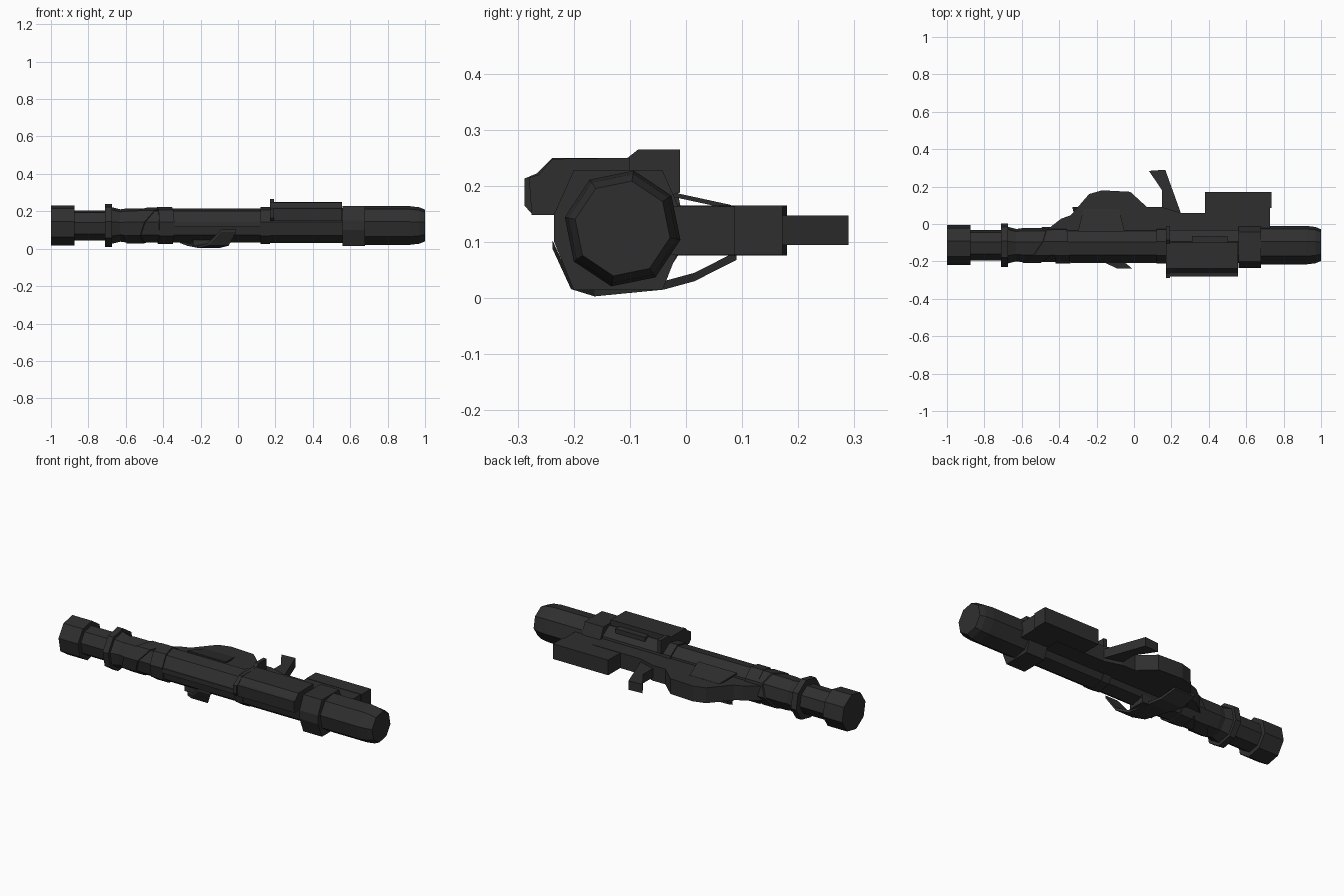
import bpy, bmesh, math

YC, ZC = -0.113, 0.124          # axis of the tube

mat = bpy.data.materials.new("charcoal")
mat.diffuse_color = (0.028, 0.028, 0.028, 1)


def loft(name, rings):
    """Closed solid skinned over a list of equally long point rings."""
    bm = bmesh.new()
    vs = [[bm.verts.new(p) for p in r] for r in rings]
    n = len(rings[0])
    for a, b in zip(vs, vs[1:]):
        for i in range(n):
            bm.faces.new((a[i], a[(i + 1) % n], b[(i + 1) % n], b[i]))
    bm.faces.new(vs[0])
    bm.faces.new(vs[-1])
    bmesh.ops.recalc_face_normals(bm, faces=bm.faces)
    me = bpy.data.meshes.new(name)
    bm.to_mesh(me)
    bm.free()
    me.materials.append(mat)
    ob = bpy.data.objects.new(name, me)
    bpy.context.collection.objects.link(ob)
    return ob


def along_x(name, yz, x0, x1):
    return loft(name, [[(x, y, z) for y, z in yz] for x in (x0, x1)])


def along_z(name, xy, z0, z1):
    return loft(name, [[(x, y, z) for x, y in xy] for z in (z0, z1)])


def box(name, x0, x1, y0, y1, z0, z1):
    return along_x(name, [(y0, z0), (y1, z0), (y1, z1), (y0, z1)], x0, x1)


def octagon(x, r, sy=0.0, sz=0.0):
    """Octagon ring round the tube axis, optionally sheared along x."""
    pts = []
    for k in range(8):
        a = math.radians(-11 + 45 * k)
        dy, dz = r * math.cos(a), r * math.sin(a)
        pts.append((x + sy * dy + sz * dz, YC + dy, ZC + dz))
    return pts


def turned(name, profile, sy=0.0, sz=0.0):
    return loft(name, [octagon(x, r, sy, sz) for x, r in profile])


# Launch tube with its end caps and flange
turned("rear_cap", [(-1, 0.109), (-0.875, 0.109)])
turned("rear_tube", [(-0.88, 0.083), (-0.70, 0.083)])
turned("rear_flange", [(-0.71, 0.118), (-0.675, 0.118)])
turned("main_tube", [(-0.675, 0.100), (-0.63, 0.088), (-0.60, 0.092), (0.60, 0.092)])
turned("front_cap", [(0.66, 0.105), (0.92, 0.105), (0.97, 0.099), (1, 0.086)])

# Front collar, squarer than the tube
along_x("front_collar", [(-0.2, 0.014), (-0.042, 0.014), (-0.008, 0.10), (-0.008, 0.15),
                         (-0.042, 0.228), (-0.2, 0.228), (-0.235, 0.15), (-0.235, 0.10)], 0.56, 0.68)

# Wrapped carrying straps
turned("slanted_strap", [(-0.54, 0.098), (-0.45, 0.098)], 0.6, 0.45)
turned("straight_strap", [(-0.43, 0.1), (-0.35, 0.1)], -0.1, 0.0)
loft("strap_knot", [[(-0.49, -0.05, z), (-0.36, -0.05, z), (-0.33, 0.05, z), (-0.39, 0.028, z)]
                    for z in (0.08, 0.165)])

# Tube sleeve under the sight and its rear ring
turned("mount_ring", [(0.12, 0.1), (0.17, 0.1)])
turned("mount_sleeve", [(0.17, 0.096), (0.56, 0.096)])
box("side_rail", -0.34, 0.12, -0.208, -0.18, 0.115, 0.142)

# Grip stock
along_z("stock", [(-0.40, -0.10), (-0.34, 0.045), (-0.24, 0.16), (-0.17, 0.18), (-0.02, 0.172),
                  (0.07, 0.09), (0.15, 0.09), (0.25, 0.06), (0.56, 0.06), (0.56, -0.10)], 0.076, 0.165)
along_z("pistol_grip", [(0.15, 0.06), (0.15, 0.18), (0.08, 0.284), (0.167, 0.29), (0.25, 0.06)],
        0.095, 0.147)
# Thin ridge sloping from the tube to the stock
loft("stock_ridge", [[(-0.30, -0.04, z), (-0.05, -0.04, z), (-0.08, 0.08, z - 0.026),
                      (-0.27, 0.08, z - 0.026)] for z in (0.184, 0.192)])

# Battery box beside the tube
box("battery_box", 0.38, 0.735, 0.086, 0.172, 0.077, 0.165)
box("battery_bracket", 0.38, 0.728, -0.04, 0.09, 0.077, 0.163)

# Sighting unit
along_x("sight_housing", [(-0.245, 0.148), (-0.275, 0.148), (-0.28, 0.215), (-0.262, 0.22),
                          (-0.238, 0.248), (-0.1, 0.25), (-0.1, 0.148)], 0.17, 0.555)
along_x("sight_rear_frame", [(-0.273, 0.148), (-0.288, 0.165), (-0.288, 0.213), (-0.266, 0.222),
                             (-0.238, 0.25), (-0.104, 0.25), (-0.085, 0.265), (-0.011, 0.265),
                             (-0.011, 0.188), (-0.1, 0.16)], 0.17, 0.192)
box("sight_latch", 0.31, 0.50, -0.1, -0.065, 0.2, 0.226)

# Shoulder rest: a slanted strip curling under the tube (x0, x1, y, z)
rest = [(-0.09, -0.01, -0.238, 0.088), (-0.16, -0.05, -0.205, 0.016), (-0.21, -0.10, -0.163, 0.003),
        (-0.27, -0.14, -0.04, 0.015), (-0.31, -0.17, 0.015, 0.03), (-0.33, -0.20, 0.09, 0.068)]
loft("shoulder_rest", [[(a, y, z), (b, y, z), (b, y, z + 0.015), (a, y, z + 0.015)]
                       for a, b, y, z in rest])
box("rest_mount", -0.24, -0.1, -0.15, -0.05, 0.015, 0.06)
